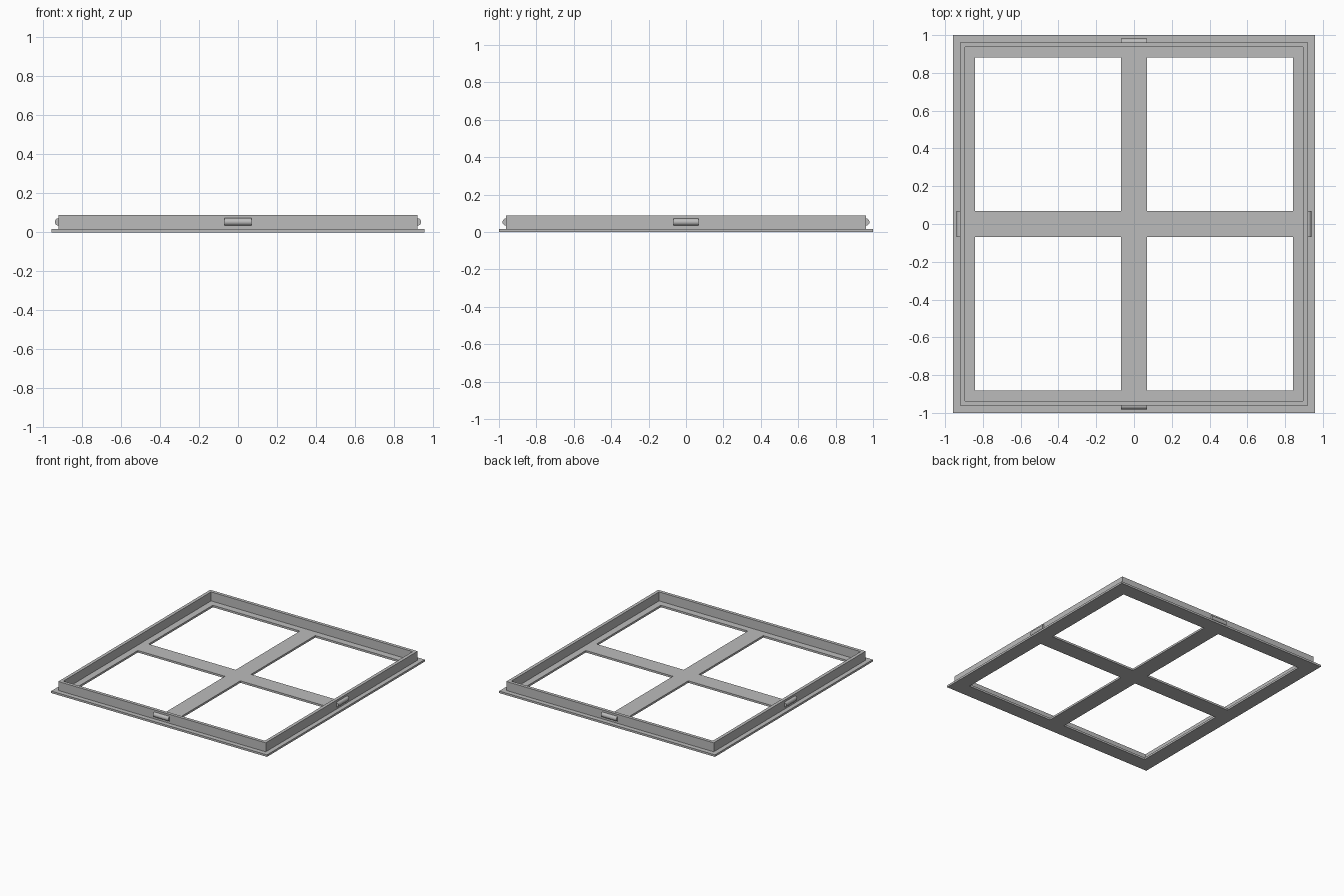
import bpy, bmesh, math
from mathutils import Matrix

cube = bpy.data.objects.get("Cube")
if cube:
    bpy.data.objects.remove(cube, do_unlink=True)

grey = bpy.data.materials.new("plain grey")
grey.use_nodes = True
colour = (0.5, 0.5, 0.5, 1)
grey.diffuse_color = colour
grey.node_tree.nodes["Principled BSDF"].inputs["Base Color"].default_value = colour


def add_object(name, bm):
    bmesh.ops.recalc_face_normals(bm, faces=bm.faces)
    mesh = bpy.data.meshes.new(name)
    bm.to_mesh(mesh)
    bm.free()
    mesh.materials.append(grey)
    obj = bpy.data.objects.new(name, mesh)
    bpy.context.collection.objects.link(obj)
    return obj


def pierced_slab(name, xs, ys, z, height):
    """Slab on a grid of cut lines; cells with odd column and row are open."""
    bm = bmesh.new()
    grid = [[bm.verts.new((x, y, z)) for y in ys] for x in xs]
    for i in range(len(xs) - 1):
        for j in range(len(ys) - 1):
            if not (i % 2 and j % 2):
                bm.faces.new((grid[i][j], grid[i + 1][j],
                              grid[i + 1][j + 1], grid[i][j + 1]))
    solid = bmesh.ops.extrude_face_region(bm, geom=bm.faces[:], use_keep_orig=True)
    top = [v for v in solid["geom"] if isinstance(v, bmesh.types.BMVert)]
    bmesh.ops.translate(bm, verts=top, vec=(0, 0, height))
    return add_object(name, bm)


def mirrored(*distances):
    return [-d for d in distances] + [d for d in reversed(distances)]


# Flat base with four openings and a central cross
base_top = 0.016
pierced_slab("base_frame", mirrored(0.957, 0.841, 0.068),
             mirrored(1.0, 0.882, 0.068), 0, base_top)

# Upright rim standing on the base
wall_x, wall_y, wall = 0.92, 0.962, 0.026
pierced_slab("upright_rim", mirrored(wall_x, wall_x - wall),
             mirrored(wall_y, wall_y - wall), base_top, 0.088 - base_top)

# Rounded snap ridges, half sunk in the middle of each rim side
sides = {"front": (0, -wall_y), "back": (0, wall_y),
         "left": (wall_x, 0), "right": (-wall_x, 0)}
for side, (x, y) in sides.items():
    bm = bmesh.new()
    turn = Matrix.Rotation(math.pi / 2, 4, "X" if x else "Y")
    bmesh.ops.create_cone(bm, cap_ends=True, segments=32, radius1=0.019,
                          radius2=0.019, depth=0.136,
                          matrix=Matrix.Translation((x, y, 0.053)) @ turn)
    ridge = add_object(side + "_snap_ridge", bm)
    bpy.ops.object.select_all(action="DESELECT")
    ridge.select_set(True)
    bpy.context.view_layer.objects.active = ridge
    bpy.ops.object.shade_smooth_by_angle(angle=math.radians(30))
